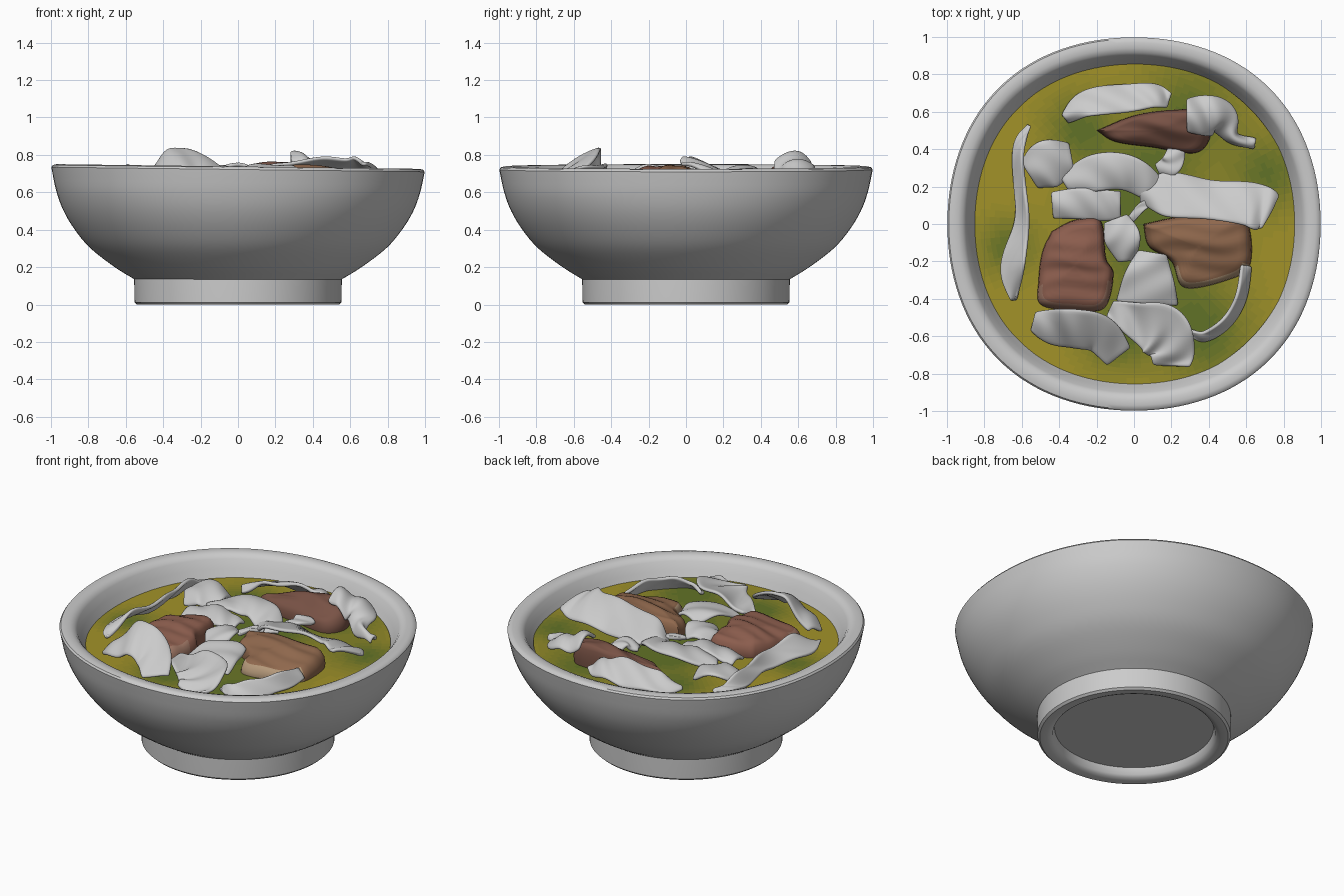
import bpy, bmesh, math
from mathutils import Vector

if "Cube" in bpy.data.objects:
    bpy.data.objects.remove(bpy.data.objects["Cube"])

TAU = 2 * math.pi
BROTH_Z = 0.62


def material(name, rgb):
    m = bpy.data.materials.new(name)
    m.diffuse_color = (*rgb, 1)
    m.use_nodes = True
    m.node_tree.nodes["Principled BSDF"].inputs["Base Color"].default_value = m.diffuse_color
    return m


def finish(name, bm, mats=(), angle=40):
    bmesh.ops.recalc_face_normals(bm, faces=bm.faces)
    me = bpy.data.meshes.new(name)
    bm.to_mesh(me)
    bm.free()
    ob = bpy.data.objects.new(name, me)
    bpy.context.collection.objects.link(ob)
    for m in mats:
        me.materials.append(m)
    bpy.ops.object.select_all(action='DESELECT')
    bpy.context.view_layer.objects.active = ob
    ob.select_set(True)
    bpy.ops.object.shade_smooth_by_angle(angle=math.radians(angle))
    return ob


def spline(pts, steps):
    """Catmull-Rom through control points of any dimension."""
    pts = [Vector(p) for p in pts]
    ext = [pts[0] * 2 - pts[1]] + pts + [pts[-1] * 2 - pts[-2]]
    out = []
    for i in range(len(pts) - 1):
        a, b, c, d = ext[i:i + 4]
        for s in range(steps):
            t = s / steps
            out.append(0.5 * (b * 2 + (c - a) * t + (a * 2 - b * 5 + c * 4 - d) * t * t
                              + (b * 3 - a - c * 3 + d) * t ** 3))
    return out + [pts[-1]]


def lathe(name, profile, seg=128):
    bm = bmesh.new()
    rings = [[bm.verts.new((r * math.cos(TAU * k / seg), r * math.sin(TAU * k / seg), z))
              for k in range(seg)] for r, z in profile]
    for a, b in zip(rings, rings[1:]):
        for k in range(seg):
            bm.faces.new((a[k], a[k - 1], b[k - 1], b[k]))
    bm.faces.new(rings[0])
    bm.faces.new(rings[-1])
    for v in bm.verts:  # hand-thrown: rim leans slightly and is a touch squarish
        x, y, z = v.co
        swell = 0.028 * math.sin(2 * math.atan2(y, x)) ** 2 * min(1, max(0, (z - 0.14) / 0.45))
        v.co.x *= 1 + swell
        v.co.y *= 1 + swell
        v.co.z -= 0.013 * x * max(0, z / 0.735) ** 2
    return finish(name, bm)


# Bowl: recessed foot, curved wall, rounded rim, inside
wall = spline([(0.555, 0.135), (0.66, 0.20), (0.79, 0.30), (0.875, 0.40),
               (0.935, 0.50), (0.972, 0.60), (0.995, 0.705)], 4)
lathe("bowl", [(0.455, 0.06), (0.465, 0.02), (0.48, 0.008), (0.50, 0.0), (0.54, 0.0), (0.553, 0.012),
               (0.555, 0.12)]
      + [tuple(p) for p in wall]
      + [(0.998, 0.722), (0.99, 0.733), (0.97, 0.738), (0.94, 0.737), (0.915, 0.728), (0.90, 0.71),
         (0.875, 0.66), (0.85, 0.61), (0.80, 0.50), (0.68, 0.36), (0.45, 0.22), (0.2, 0.18)])

# Broth: disc with blurred green patches
greens = [(-0.3, 0.52, 0.2), (0.3, 0.6, 0.3), (0.72, 0.27, 0.22), (0.38, -0.6, 0.28),
          (-0.68, -0.12, 0.17), (0.1, -0.15, 0.4), (0.0, 0.2, 0.3), (-0.1, -0.6, 0.2)]
yellow, green = Vector((0.36, 0.29, 0.022)), Vector((0.12, 0.17, 0.02))
LEVELS = 10
broth_mats = [material(f"broth_{i}", yellow.lerp(green, i / (LEVELS - 1))) for i in range(LEVELS)]
bm = bmesh.new()
SEG, RINGS = 128, 34
mid = bm.verts.new((0, 0, BROTH_Z))
prev = None
for j in range(1, RINGS + 1):
    r = 0.875 * j / RINGS
    ring = [bm.verts.new((r * math.cos(TAU * k / SEG), r * math.sin(TAU * k / SEG), BROTH_Z))
            for k in range(SEG)]
    for k in range(SEG):
        f = bm.faces.new((mid, ring[k - 1], ring[k]) if prev is None
                         else (prev[k - 1], ring[k - 1], ring[k], prev[k]))
        c = f.calc_center_median()
        g = sum(math.exp(-((c.x - x) ** 2 + (c.y - y) ** 2) / (s * s) * 1.2) for x, y, s in greens)
        f.material_index = int(min(1, g) * (LEVELS - 1))
    prev = ring
finish("broth", bm, broth_mats)


def meat(name, outline, z_top, rgb, edge_rgb, grain, lean=(0, 0)):
    """Domed slab from a top outline with a fibrous surface."""
    ring0 = spline(outline + outline[:1], 8)[:-1]
    n = len(ring0)
    c = sum(ring0, Vector((0, 0))) / n
    bm = bmesh.new()
    levels = [(0.96, 0), (1, 0.3), (0.98, 0.52), (0.93, 0.68), (0.86, 0.8)] + \
             [(0.86 - 0.1 * i, 0.8 + 0.2 * math.sin(i * math.pi / 16)) for i in range(1, 9)]
    prev, low = None, BROTH_Z - 0.03
    gx, gy = math.cos(grain), math.sin(grain)
    for s, h in levels:
        ring = []
        for p in ring0:
            d = (p - c) * s
            across, along = -d.x * gy + d.y * gx, d.x * gx + d.y * gy
            bump = 0.005 * math.sin(60 * across + 6 * along + 2 * math.sin(11 * along)) \
                + 0.006 * math.sin(13 * along + 20 * across)
            z = low + (z_top - low) * h + (bump + lean[0] * d.x + lean[1] * d.y) * h
            ring.append(bm.verts.new((c.x + d.x, c.y + d.y, z)))
        for k in range(n):
            if prev:
                f = bm.faces.new((prev[k - 1], ring[k - 1], ring[k], prev[k]))
                f.material_index = 1 if s > 0.84 and ring0[k].y < c.y - 0.1 else 0
        prev = ring
    bm.faces.new(prev)
    return finish(name, bm, (material(name, rgb), material(name + "_edge", edge_rgb)), 80)


# Meat slices
meat("meat_left", [(-0.44, -0.04), (-0.32, 0.02), (-0.18, 0.02), (-0.15, -0.18), (-0.11, -0.27),
                   (-0.16, -0.45), (-0.33, -0.46), (-0.5, -0.43), (-0.51, -0.3), (-0.49, -0.15)],
     0.73, (0.26, 0.11, 0.075), (0.32, 0.17, 0.12), 0.3, (0.1, 0.08))
meat("meat_right", [(0.05, 0.0), (0.25, 0.04), (0.5, 0.05), (0.61, 0.0), (0.62, -0.22),
                    (0.5, -0.3), (0.27, -0.34), (0.2, -0.2), (0.08, -0.12)],
     0.735, (0.28, 0.14, 0.075), (0.45, 0.31, 0.19), 0.2, (0.0, 0.18))
meat("meat_back", [(-0.2, 0.5), (0.0, 0.58), (0.2, 0.61), (0.36, 0.6), (0.41, 0.48),
                   (0.33, 0.38), (0.1, 0.41), (-0.1, 0.44)],
     0.745, (0.19, 0.085, 0.06), (0.19, 0.085, 0.06), 0.05, (0.08, 0.4))


def sheet(name, stations, curl=0.02, wave=0.008, thick=0.022):
    """Soft curled sheet; stations are (x, y, z, width, tilt degrees)."""
    rows, N = spline(stations, 5), 8
    bm = bmesh.new()
    grid = []
    for i, s in enumerate(rows):
        t = rows[min(i + 1, len(rows) - 1)] - rows[max(i - 1, 0)]
        side = Vector((-t[1], t[0], 0)).normalized()
        a = math.radians(s[4])
        across = side * math.cos(a) + Vector((0, 0, math.sin(a)))
        row = []
        for j in range(N + 1):
            u = 2 * j / N - 1
            p = Vector(s[:3]) + across * (u * s[3] / 2)
            p.z += curl * (u * u - 0.4) + wave * math.sin(0.9 * i + 2.5 * u)
            row.append(bm.verts.new(p))
        grid.append(row)
    for a, b in zip(grid, grid[1:]):
        for j in range(N):
            bm.faces.new((a[j], a[j + 1], b[j + 1], b[j]))
    ob = finish(name, bm, (), 180)
    sol = ob.modifiers.new("thickness", 'SOLIDIFY')
    sol.thickness, sol.offset = thick, 0
    sub = ob.modifiers.new("smooth", 'SUBSURF')
    sub.levels = sub.render_levels = 1
    return ob


# Pale mushroom and noodle pieces lying on the broth
sheet("slice_back", [(-0.37, 0.56, .64, .05, 0), (-0.25, 0.645, .68, .16, -25), (-0.05, 0.67, .70, .18, -32),
                     (0.1, 0.685, .70, .15, -30), (0.19, 0.66, .68, .09, -20)], -0.01, 0.012)
sheet("slice_back_right", [(0.28, 0.58, .79, .18, -10), (0.38, 0.58, .76, .22, -5), (0.47, 0.56, .72, .19, 5),
                           (0.53, 0.46, .67, .06, 0), (0.65, 0.43, .65, .05, 0)], -0.05, 0.014)
sheet("slice_left_back", [(-0.56, 0.26, .66, .16, 0), (-0.46, 0.32, .70, .27, 10), (-0.33, 0.35, .66, .17, 0)], -0.03)
sheet("slice_mid_left", [(-0.44, 0.1, .66, .14, 0), (-0.3, 0.11, .69, .17, 10), (-0.17, 0.1, .69, .17, 5),
                         (-0.07, 0.1, .66, .15, 0)], -0.02)
sheet("slice_mid_arch", [(-0.36, 0.19, .66, .14, 0), (-0.22, 0.27, .71, .2, 0), (-0.06, 0.28, .72, .2, 10),
                         (0.06, 0.22, .69, .17, 5), (0.13, 0.13, .66, .1, 0)], -0.02)
sheet("slice_large_right", [(0.03, 0.16, .67, .08, 0), (0.17, 0.16, .71, .25, -15), (0.40, 0.13, .725, .24, -28),
                            (0.60, 0.11, .735, .26, -25), (0.69, 0.08, .735, .26, -20),
                            (0.73, 0.06, .725, .2, -15)], -0.012)
sheet("slice_centre", [(-0.1, 0.03, .67, .13, 0), (-0.06, -0.08, .70, .2, 10), (-0.04, -0.2, .65, .08, 0)], -0.02)
sheet("slice_centre_front", [(0.1, -0.15, .69, .15, 0), (0.08, -0.28, .70, .27, -5), (0.07, -0.43, .66, .34, 0)], -0.025)
sheet("slice_front", [(-0.13, -0.45, .66, .09, 0), (0.0, -0.51, .69, .2, 15), (0.14, -0.57, .71, .31, 12),
                      (0.2, -0.67, .68, .26, 5), (0.2, -0.76, .65, .2, 0)], 0.015, 0.012)
sheet("slice_front_left", [(-0.54, -0.52, .64, .1, 10), (-0.42, -0.55, .73, .24, 35), (-0.31, -0.56, .78, .25, 33),
                           (-0.18, -0.59, .73, .22, 20), (-0.08, -0.71, .65, .16, 0)], -0.015)
sheet("strip_left", [(-0.56, 0.53, .65, .02, 20), (-0.62, 0.4, .67, .09, 50), (-0.61, 0.2, .68, .10, 55),
                     (-0.6, 0.0, .68, .11, 45), (-0.65, -0.22, .69, .16, 35), (-0.645, -0.41, .64, .03, 0)], 0.005, 0.01)
sheet("strip_right", [(0.6, -0.22, .67, .08, -50), (0.57, -0.4, .67, .11, -60), (0.49, -0.53, .66, .11, -60),
                      (0.38, -0.6, .65, .08, -50), (0.29, -0.58, .63, .03, -30)], 0.0, 0.006)
sheet("scrap_back", [(0.13, 0.28, .65, .08, 0), (0.2, 0.32, .69, .12, 0), (0.23, 0.4, .67, .09, 0)], -0.01)
sheet("scrap_centre", [(-0.02, 0.02, .66, .04, 0), (0.04, 0.09, .68, .05, 0), (0.1, 0.12, .67, .04, 0)], 0.0, 0.003)
